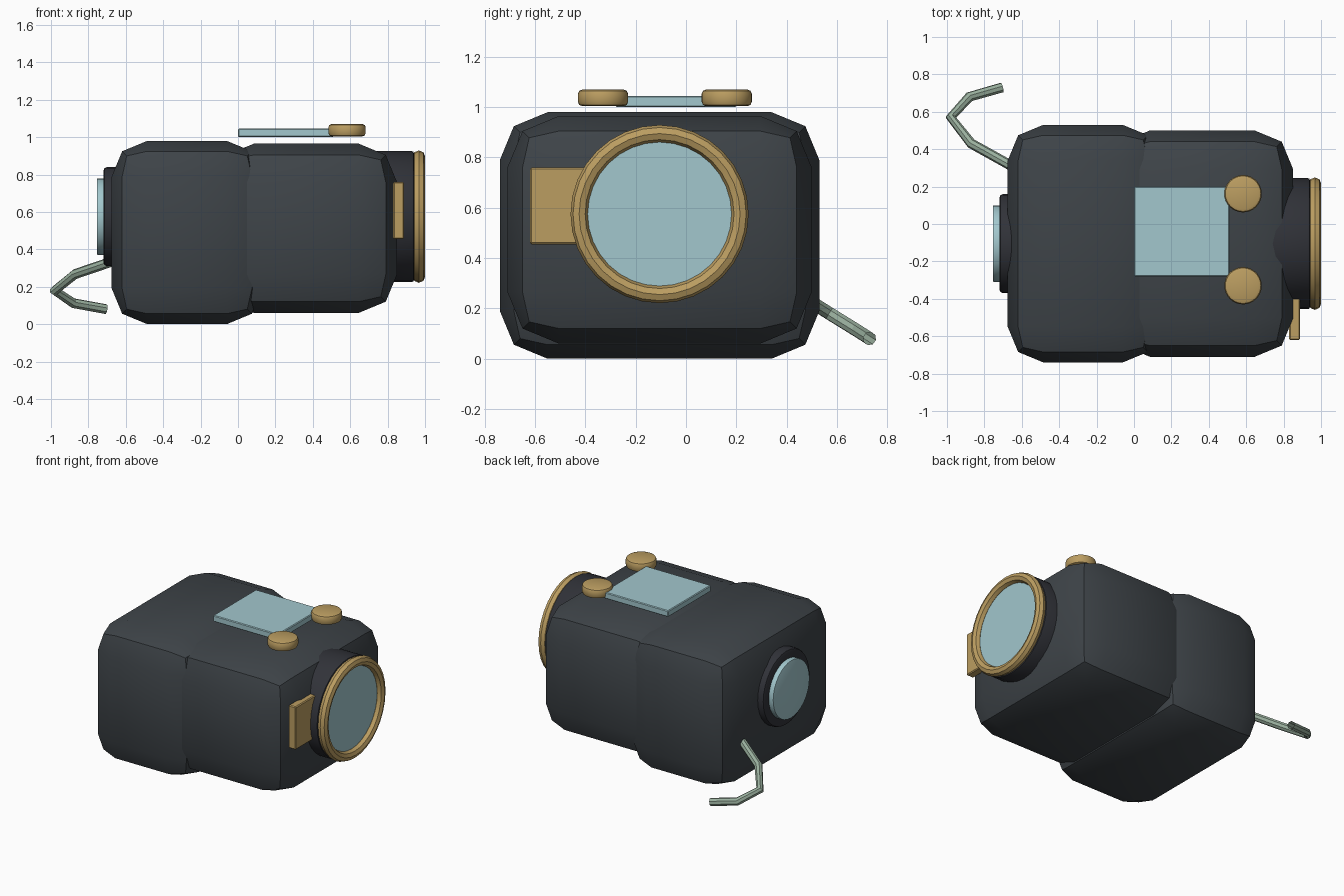
import bpy
import math
from mathutils import Matrix, Vector

if "Cube" in bpy.data.objects:
    bpy.data.objects.remove(bpy.data.objects["Cube"])


def material(name, rgb):
    m = bpy.data.materials.new(name)
    m.diffuse_color = (*rgb, 1)
    m.use_nodes = True
    m.node_tree.nodes["Principled BSDF"].inputs["Base Color"].default_value = m.diffuse_color
    return m


CHARCOAL = material("charcoal", (0.048, 0.057, 0.065))
BLACK = material("soft black", (0.030, 0.032, 0.040))
BRASS = material("brass", (0.50, 0.34, 0.12))
GLASS = material("pale blue", (0.36, 0.57, 0.61))
STRAP = material("sage green", (0.32, 0.43, 0.34))


def finish(name, mat, bevel=0, segments=2):
    """Name, colour, bevel and shade the active object."""
    ob = bpy.context.object
    ob.name = name
    ob.data.materials.append(mat)
    bpy.ops.object.transform_apply(location=False, rotation=True, scale=True)
    if bevel:
        mod = ob.modifiers.new("Bevel", 'BEVEL')
        mod.width = bevel
        mod.segments = segments
        mod.limit_method = 'ANGLE'
        bpy.ops.object.modifier_apply(modifier=mod.name)
    bpy.ops.object.shade_smooth_by_angle(angle=math.radians(30))
    return ob


def box(name, lo, hi, mat, bevel=0, segments=2):
    lo, hi = Vector(lo), Vector(hi)
    bpy.ops.mesh.primitive_cube_add(size=1, location=(lo + hi) / 2)
    bpy.context.object.scale = hi - lo
    return finish(name, mat, bevel, segments)


def disc_x(name, x0, x1, radius, mat, bevel=0):
    """Cylinder along x on the optical axis."""
    bpy.ops.mesh.primitive_cylinder_add(
        vertices=32, radius=radius, depth=x1 - x0,
        location=((x0 + x1) / 2, AXIS_Y, AXIS_Z), rotation=(0, math.pi / 2, 0))
    return finish(name, mat, bevel)


AXIS_Y, AXIS_Z = -0.105, 0.575

# Two overlapping body halves
box("rear_body", (-0.675, -0.74, 0.0), (0.13, 0.53, 0.98), CHARCOAL, 0.19)
box("front_body", (-0.12, -0.71, 0.06), (0.85, 0.50, 0.965), CHARCOAL, 0.205)

# Lens: barrel, rim and glass
disc_x("lens_barrel", 0.60, 0.94, 0.35, BLACK, 0.01)
disc_x("lens_glass", 0.90, 0.965, 0.29, GLASS)
bpy.ops.mesh.primitive_torus_add(
    major_radius=0.32, minor_radius=0.034, major_segments=32, minor_segments=8,
    location=(0.967, AXIS_Y, AXIS_Z), rotation=(0, math.pi / 2, 0))
finish("lens_rim", BRASS)

# Eyepiece
disc_x("eyepiece_ring", -0.72, -0.55, 0.265, BLACK, 0.02)
disc_x("eyepiece_glass", -0.755, -0.70, 0.205, GLASS, 0.006)

# Name-plate blank beside the lens
box("side_plate", (0.83, -0.62, 0.455), (0.887, -0.38, 0.76), BRASS, 0.006, 1)

# Top screen and the two dials
box("top_screen", (0.0, -0.28, 1.0), (0.51, 0.20, 1.045), GLASS, 0.005, 1)
for name, y in (("left_dial", 0.162), ("right_dial", -0.33)):
    bpy.ops.mesh.primitive_cylinder_add(
        vertices=32, radius=0.1, depth=0.066, location=(0.583, y, 1.037))
    finish(name, BRASS, 0.018)

# Wrist strap: a bent tube
path = [(-0.60, 0.28, 0.36), (-0.87, 0.43, 0.268), (-0.98, 0.57, 0.18),
        (-0.88, 0.68, 0.112), (-0.705, 0.73, 0.08)]
curve = bpy.data.curves.new("strap", 'CURVE')
curve.dimensions = '3D'
curve.bevel_depth = 0.027
curve.bevel_resolution = 2
spline = curve.splines.new('POLY')
spline.points.add(len(path) - 1)
for point, co in zip(spline.points, path):
    point.co = (*co, 1)
strap = bpy.data.objects.new("strap", curve)
bpy.context.collection.objects.link(strap)
bpy.ops.object.select_all(action='DESELECT')
strap.select_set(True)
bpy.context.view_layer.objects.active = strap
bpy.ops.object.convert(target='MESH')
finish("strap", STRAP)
